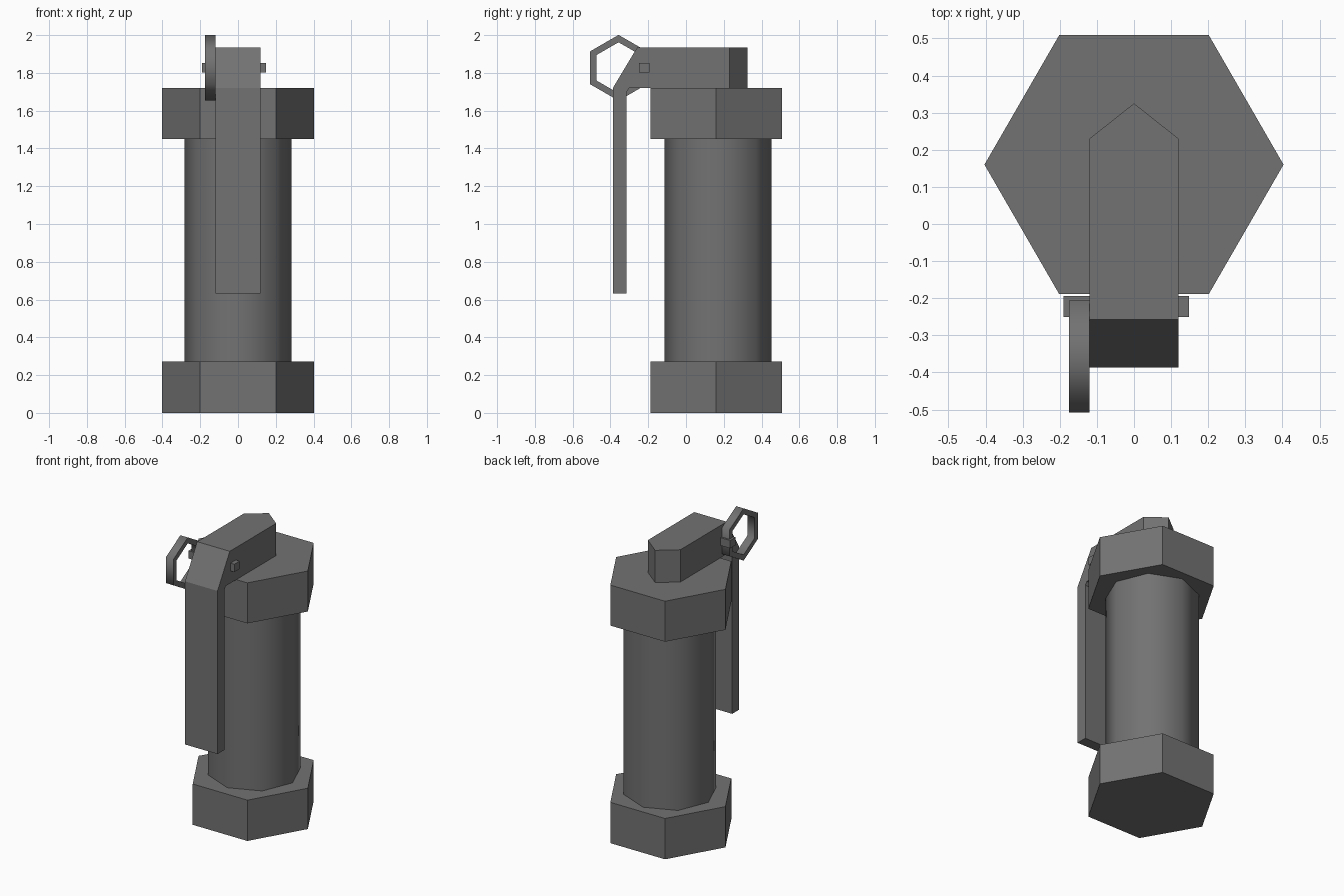
import bpy, bmesh, math

if "Cube" in bpy.data.objects:
    bpy.data.objects.remove(bpy.data.objects["Cube"])

CY = 0.16  # y of the cap axis

dark = bpy.data.materials.new("dark_grey")
dark.diffuse_color = (0.17, 0.17, 0.17, 1)
dark.use_nodes = True
dark.node_tree.nodes["Principled BSDF"].inputs["Base Color"].default_value = dark.diffuse_color


def prism(name, sides, radius, z0, z1, y=CY):
    bpy.ops.mesh.primitive_cylinder_add(vertices=sides, radius=radius, depth=z1 - z0,
                                        location=(0, y, (z0 + z1) / 2),
                                        rotation=(0, 0, math.pi / 2))
    ob = bpy.context.object
    ob.name = name
    ob.data.materials.append(dark)
    return ob


def smooth(ob, degrees):
    bpy.ops.object.select_all(action='DESELECT')
    ob.select_set(True)
    bpy.context.view_layer.objects.active = ob
    bpy.ops.object.shade_smooth_by_angle(angle=math.radians(degrees))


def finish(name, bm):
    bmesh.ops.recalc_face_normals(bm, faces=bm.faces)
    me = bpy.data.meshes.new(name)
    bm.to_mesh(me)
    bm.free()
    me.materials.append(dark)
    ob = bpy.data.objects.new(name, me)
    bpy.context.collection.objects.link(ob)
    return ob


# hexagonal end caps
prism("bottom_cap", 6, 0.403, 0, 0.272)
prism("top_cap", 6, 0.403, 1.45, 1.72)

# eight-sided smooth canister body
smooth(prism("body", 8, 0.283, 0.272, 1.45, 0.17), 50)

# fuse head and safety lever: side profile (y, z) swept over x, back end pointed in the middle
profile = [(0.23, 1.72), (-0.30, 1.72), (-0.315, 1.70), (-0.315, 0.633),
           (-0.387, 0.633), (-0.387, 1.72), (-0.258, 1.935), (0.23, 1.935)]
bm = bmesh.new()
columns = []
for x, tip in ((-0.12, 0), (0, 0.095), (0.12, 0)):
    columns.append([bm.verts.new((x, y + (tip if y > 0 else 0), z)) for y, z in profile])
n = len(profile)
for a, b in zip(columns, columns[1:]):
    for i in range(n):
        j = (i + 1) % n
        bm.faces.new((a[i], a[j], b[j], b[i]))
bm.faces.new(columns[0])
bm.faces.new(columns[-1])
finish("lever", bm)

# cross pin through the head
bpy.ops.mesh.primitive_cube_add(size=1, location=(-0.021, -0.222, 1.827))
pin = bpy.context.object
pin.name = "pin"
pin.scale = (0.338, 0.056, 0.052)
pin.data.materials.append(dark)

# hexagonal pull ring
bm = bmesh.new()
loops = []
for x, r in ((-0.175, 0.174), (-0.12, 0.174), (-0.12, 0.135), (-0.175, 0.135)):
    loops.append([bm.verts.new((x, -0.357 + r * math.sin(k * math.pi / 3),
                                1.827 + r * math.cos(k * math.pi / 3))) for k in range(6)])
for s in range(4):
    a, b = loops[s], loops[(s + 1) % 4]
    for k in range(6):
        m = (k + 1) % 6
        bm.faces.new((a[k], a[m], b[m], b[k]))
smooth(finish("pull_ring", bm), 65)
